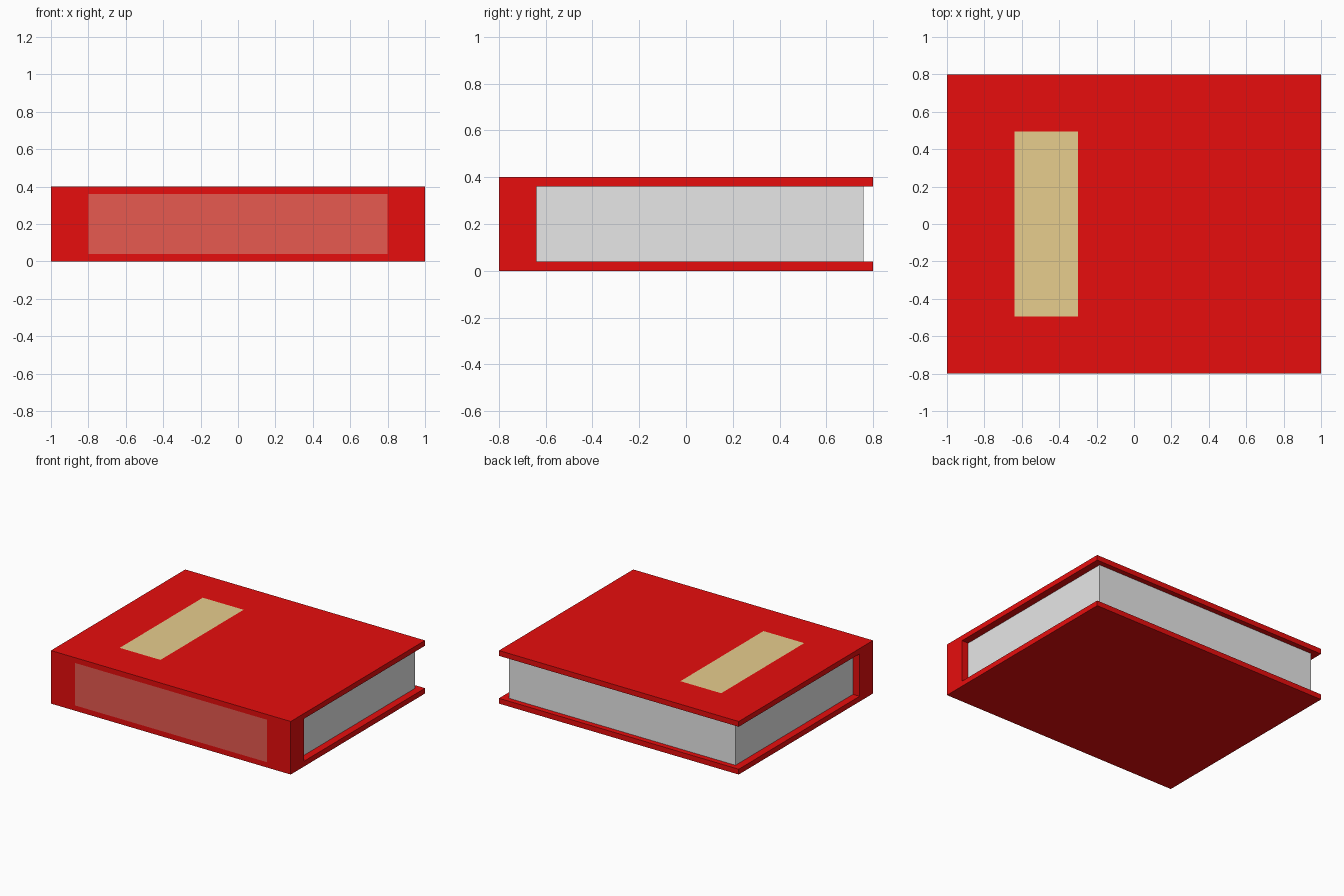
import bpy
import bmesh
from mathutils import Vector

default_cube = bpy.data.objects.get("Cube")
if default_cube:
    bpy.data.objects.remove(default_cube, do_unlink=True)


def make_material(name, colour):
    mat = bpy.data.materials.new(name)
    mat.use_nodes = True
    mat.diffuse_color = (*colour, 1)
    mat.node_tree.nodes["Principled BSDF"].inputs["Base Color"].default_value = (*colour, 1)
    return mat


red = make_material("cover red", (0.8, 0.004, 0.004))
tan = make_material("label tan", (0.8, 0.61, 0.27))
pale_red = make_material("spine panel pale red", (0.8, 0.10, 0.08))
paper = make_material("paper grey", (0.8, 0.8, 0.8))


def finish(name, bm, materials):
    bmesh.ops.recalc_face_normals(bm, faces=bm.faces[:])
    mesh = bpy.data.meshes.new(name)
    bm.to_mesh(mesh)
    bm.free()
    for mat in materials:
        mesh.materials.append(mat)
    obj = bpy.data.objects.new(name, mesh)
    bpy.context.collection.objects.link(obj)
    return obj


def paint_panel(bm, on_side, low, high, slot):
    """Cut a rectangle into one flat side and give it a material slot."""
    for axis in range(3):
        if high[axis] is None:
            continue
        for value in (low[axis], high[axis]):
            point, normal = Vector(), Vector()
            point[axis], normal[axis] = value, 1
            faces = [f for f in bm.faces if on_side(f)]
            geom = set(faces)
            for f in faces:
                geom.update(f.edges, f.verts)
            bmesh.ops.bisect_plane(bm, geom=list(geom), plane_co=point, plane_no=normal)
    for f in bm.faces:
        centre = f.calc_center_median()
        if on_side(f) and all(high[a] is None or low[a] < centre[a] < high[a] for a in range(3)):
            f.material_index = slot


# Cover: C-shaped profile of spine and two boards, extruded across the width
width, depth, height, board, spine = 1.0, 0.8, 0.4, 0.04, -0.64
profile = [(-depth, 0), (depth, 0), (depth, board), (spine, board),
           (spine, height - board), (depth, height - board), (depth, height), (-depth, height)]
bm = bmesh.new()
end = bm.faces.new([bm.verts.new((-width, y, z)) for y, z in profile])
side = bmesh.ops.extrude_face_region(bm, geom=[end])["geom"]
bmesh.ops.translate(bm, vec=(2 * width, 0, 0),
                    verts=[v for v in side if isinstance(v, bmesh.types.BMVert)])
bmesh.ops.recalc_face_normals(bm, faces=bm.faces[:])

# Label on the upper board and panel on the spine
paint_panel(bm, lambda f: all(v.co.z > height - 0.001 for v in f.verts),
            (-0.64, -0.495, None), (-0.3, 0.495, None), 1)
paint_panel(bm, lambda f: all(v.co.y < -depth + 0.001 for v in f.verts),
            (-0.8, None, board), (0.8, None, height - board), 2)
finish("book_cover", bm, [red, tan, pale_red])

# Page block, set in from the cover edges
bm = bmesh.new()
bmesh.ops.create_cube(bm, size=1)
back = 0.76
bmesh.ops.scale(bm, vec=(1.89, back - spine, height - 2 * board), verts=bm.verts[:])
bmesh.ops.translate(bm, vec=(0, (back + spine) / 2, height / 2), verts=bm.verts[:])
finish("page_block", bm, [paper])
